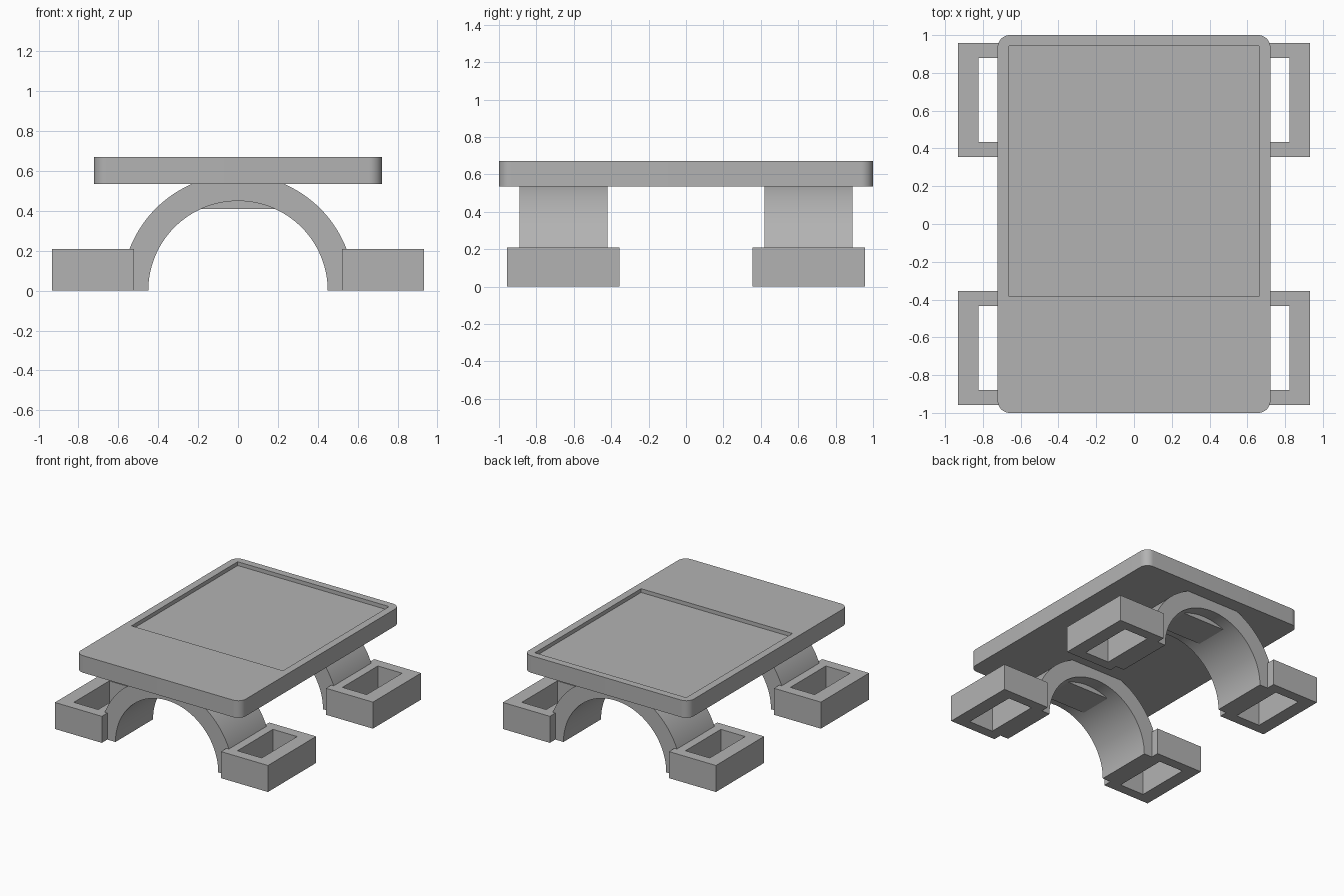
import bpy, bmesh, math

if "Cube" in bpy.data.objects:
    bpy.data.objects.remove(bpy.data.objects["Cube"])

grey = bpy.data.materials.new("plain grey")
grey.use_nodes = True
colour = (0.45, 0.45, 0.45, 1)
grey.diffuse_color = colour
grey.node_tree.nodes["Principled BSDF"].inputs["Base Color"].default_value = colour


def prism(name, outline, direction):
    """Extrude a closed 3D outline along a vector."""
    bm = bmesh.new()
    face = bm.faces.new([bm.verts.new(p) for p in outline])
    moved = bmesh.ops.extrude_face_region(bm, geom=[face], use_keep_orig=True)
    verts = [g for g in moved["geom"] if isinstance(g, bmesh.types.BMVert)]
    bmesh.ops.translate(bm, verts=verts, vec=direction)
    bmesh.ops.recalc_face_normals(bm, faces=bm.faces[:])
    mesh = bpy.data.meshes.new(name)
    bm.to_mesh(mesh)
    bm.free()
    mesh.materials.append(grey)
    ob = bpy.data.objects.new(name, mesh)
    bpy.context.collection.objects.link(ob)
    return ob


def box(name, xs, ys, zs):
    outline = [(xs[i], ys[j], zs[0]) for i, j in ((0, 0), (1, 0), (1, 1), (0, 1))]
    return prism(name, outline, (0, 0, zs[1] - zs[0]))


def activate(ob):
    bpy.ops.object.select_all(action="DESELECT")
    ob.select_set(True)
    bpy.context.view_layer.objects.active = ob


def cut(ob, cutter):
    """Subtract the cutter and discard it."""
    cutter.hide_render = True
    mod = ob.modifiers.new("cut", "BOOLEAN")
    mod.operation = "DIFFERENCE"
    mod.solver = "EXACT"
    mod.object = cutter
    activate(ob)
    bpy.ops.object.modifier_apply(modifier=mod.name)
    bpy.data.objects.remove(cutter)


def smooth(ob):
    activate(ob)
    bpy.ops.object.shade_smooth_by_angle(angle=math.radians(30))


# Tray top with rounded corners and a shallow rectangular recess
X, Y, R, BOTTOM, TOP = 0.722, 1.0, 0.065, 0.535, 0.67
outline = []
for quarter, (sx, sy) in enumerate(((1, 1), (-1, 1), (-1, -1), (1, -1))):
    for step in range(13):
        a = math.pi / 2 * (quarter + step / 12)
        outline.append((sx * (X - R) + R * math.cos(a),
                        sy * (Y - R) + R * math.sin(a), BOTTOM))
tray = prism("tray_top", outline, (0, 0, TOP - BOTTOM))
cut(tray, box("recess_cutter", (-0.663, 0.663), (-0.385, 0.943), (TOP - 0.03, TOP + 0.1)))
smooth(tray)

# Each end: an arch, a flat block under its crown, and two hollow feet
OUTER, INNER, STEPS = 0.583, 0.45, 64
for end, s in (("front", -1), ("back", 1)):
    angles = [math.pi * i / STEPS for i in range(STEPS + 1)]
    ring = [(OUTER * math.cos(a), s * 0.42, OUTER * math.sin(a)) for a in angles]
    ring += [(INNER * math.cos(a), s * 0.42, INNER * math.sin(a)) for a in reversed(angles)]
    smooth(prism(end + "_arch", ring, (0, s * 0.47, 0)))

    box(end + "_crown_block", (-0.22, 0.22), sorted((s * 0.52, s * 0.79)), (0.41, 0.55))

    for side, d in (("left", 1), ("right", -1)):
        foot = box(f"{end}_{side}_foot", sorted((d * 0.522, d * 0.933)),
                   sorted((s * 0.355, s * 0.958)), (0, 0.21))
        cut(foot, box("foot_cutter", sorted((d * 0.61, d * 0.823)),
                      sorted((s * 0.435, s * 0.878)), (-0.1, 0.3)))
